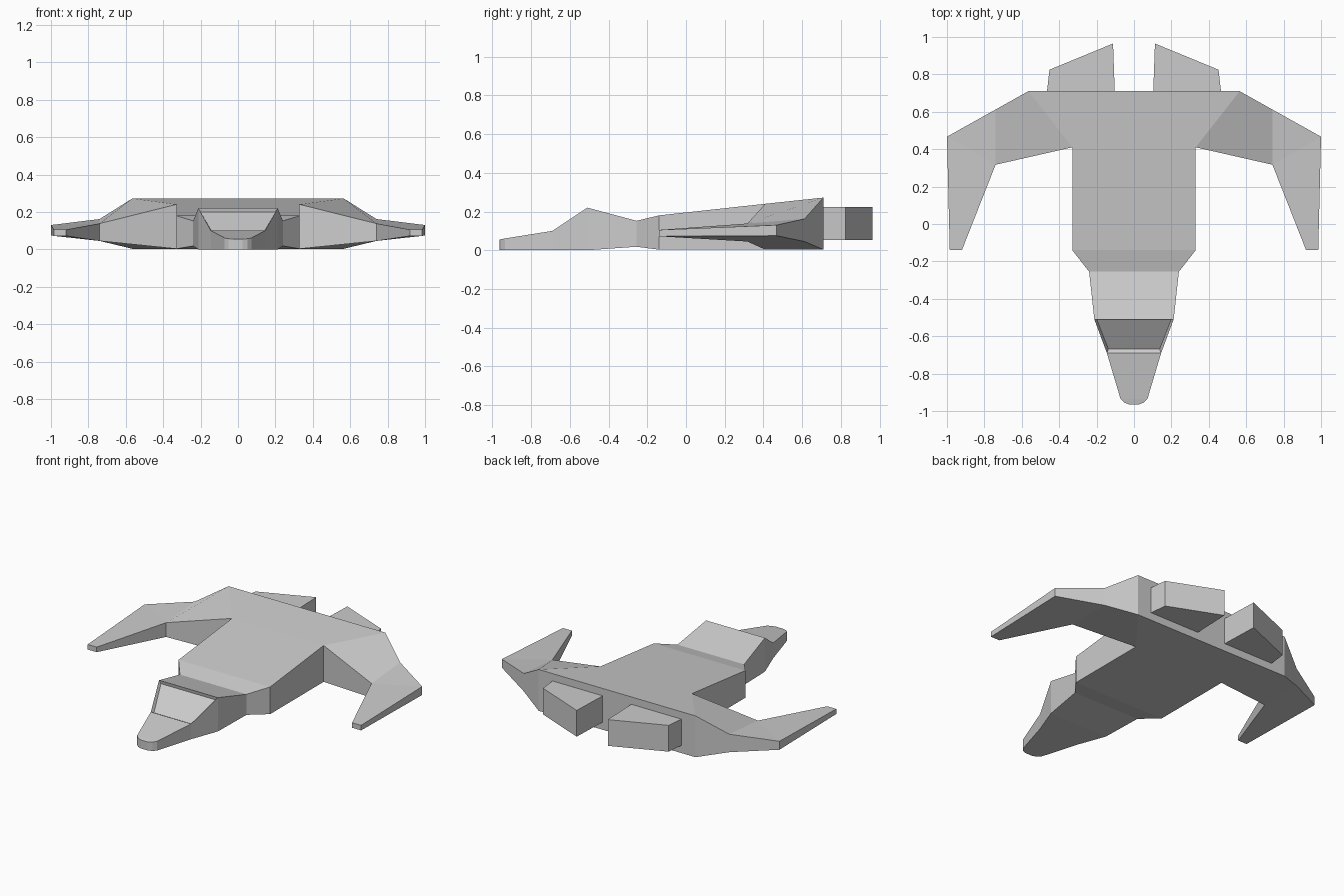
import bpy, bmesh
from mathutils import Vector

if "Cube" in bpy.data.objects:
    bpy.data.objects.remove(bpy.data.objects["Cube"])


def loft(bm, rings, caps=(True, True)):
    """Skin quad rings in order, optionally closing the ends."""
    vs = [[bm.verts.new(p) for p in r] for r in rings]
    n = len(vs[0])
    for a, b in zip(vs, vs[1:]):
        for i in range(n):
            j = (i + 1) % n
            bm.faces.new((a[i], a[j], b[j], b[i]))
    if caps[0]:
        bm.faces.new(vs[0])
    if caps[1]:
        bm.faces.new(vs[-1])


def finish(bm, name):
    bmesh.ops.remove_doubles(bm, verts=bm.verts, dist=0.0005)
    bmesh.ops.recalc_face_normals(bm, faces=bm.faces)
    me = bpy.data.meshes.new(name)
    bm.to_mesh(me)
    bm.free()
    ob = bpy.data.objects.new(name, me)
    bpy.context.collection.objects.link(ob)
    return ob


def face_near(bm, p):
    return min(bm.faces, key=lambda f: (f.calc_center_median() - Vector(p)).length)


# Hull: nose to tail sections (y, half width, bottom, top)
stations = [(-0.965, 0.025, 0.0, 0.055), (-0.955, 0.052, 0.0, 0.057),
            (-0.935, 0.072, 0.0, 0.061), (-0.69, 0.145, 0.0, 0.10),
            (-0.51, 0.212, 0.0, 0.22), (-0.255, 0.24, 0.018, 0.152),
            (-0.14, 0.33, 0.003, 0.18), (0.41, 0.33, 0.003, 0.24),
            (0.71, 0.565, 0.003, 0.272)]
bm = bmesh.new()
loft(bm, [[(-w, y, a), (w, y, a), (w, y, b), (-w, y, b)] for y, w, a, b in stations])

# Open the hull sides where the wings join
roots = [face_near(bm, (s * 0.4475, 0.56, 0.13)) for s in (-1, 1)]
bmesh.ops.delete(bm, geom=roots, context='FACES_ONLY')

# Wings: pairs of front and back edge points (x, y, bottom, top)
wing = [((0.33, 0.41, 0.003, 0.24), (0.565, 0.71, 0.003, 0.272)),
        ((0.74, 0.317, 0.045, 0.138), (0.74, 0.612, 0.045, 0.162)),
        ((0.74, 0.317, 0.045, 0.138), (1.0, 0.467, 0.075, 0.13)),
        ((0.92, -0.14, 0.072, 0.105), (0.985, -0.14, 0.072, 0.105))]
for s in (-1, 1):
    rings = []
    for (fx, fy, fa, fb), (bx, by, ba, bb) in wing:
        rings.append([(s * fx, fy, fa), (s * bx, by, ba), (s * bx, by, bb), (s * fx, fy, fb)])
    loft(bm, rings, caps=(False, True))

# Recessed windscreen
bmesh.ops.remove_doubles(bm, verts=bm.verts, dist=0.0005)
bmesh.ops.recalc_face_normals(bm, faces=bm.faces)
bmesh.ops.inset_region(bm, faces=[face_near(bm, (0, -0.6, 0.16))],
                       thickness=0.014, depth=-0.02)
finish(bm, "hull_and_wings")

# Engine blocks with angled rear ends
plan = [(0.465, 0.71), (0.452, 0.825), (0.112, 0.965), (0.103, 0.71)]
for s, side in ((-1, "left"), (1, "right")):
    bm = bmesh.new()
    loft(bm, [[(s * x, y, z) for x, y in plan] for z in (0.053, 0.224)])
    finish(bm, "engine_" + side)

# Rest the model on the ground plane
bpy.context.view_layer.update()
